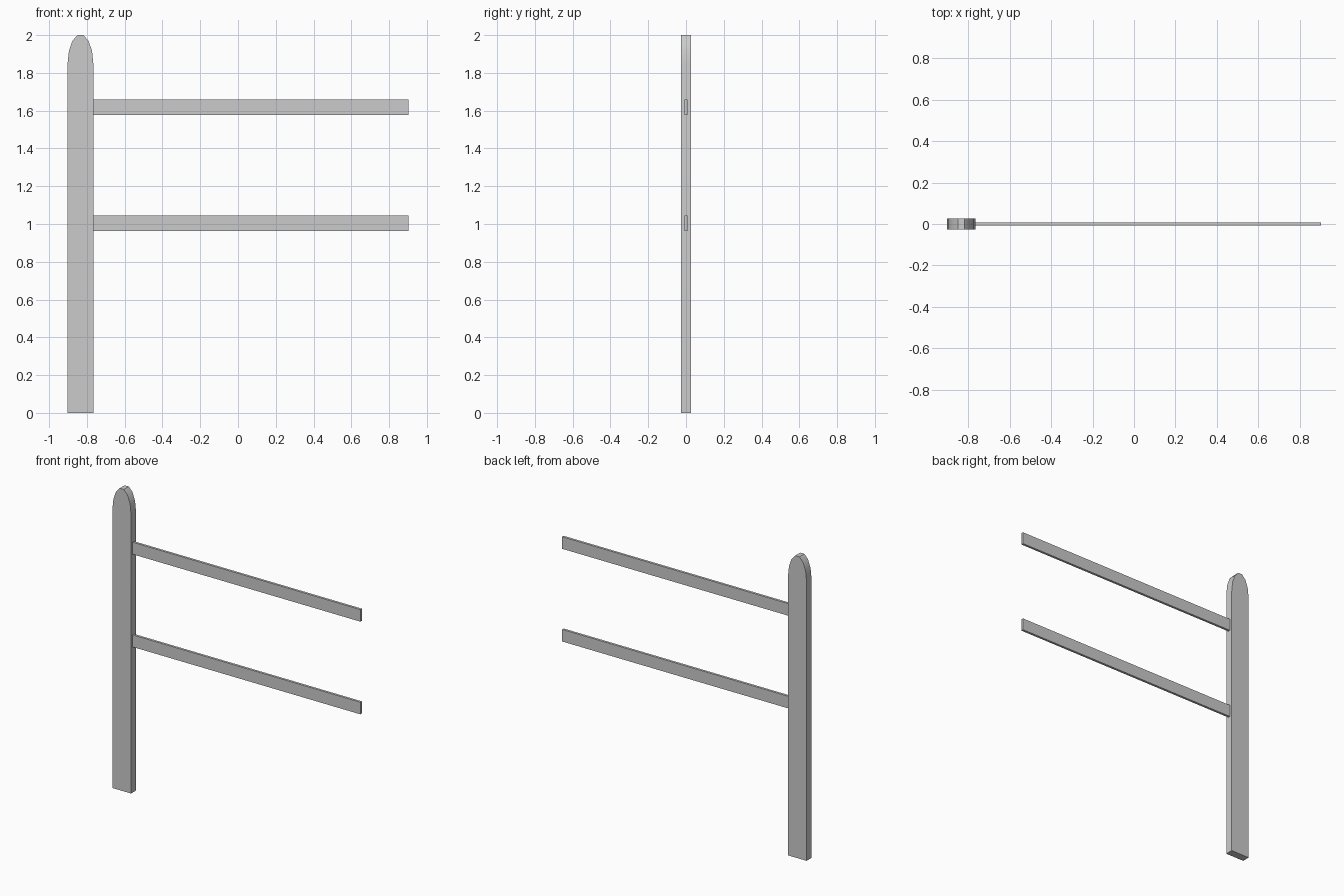
import bpy, bmesh, math

if "Cube" in bpy.data.objects:
    bpy.data.objects.remove(bpy.data.objects["Cube"])

# Post: flat board with a rounded, elliptical top
CX, HALF_W, HALF_D = -0.834, 0.068, 0.026
SHOULDER, SEGS = 1.85, 7
CAP = 0.15 / math.cos(math.pi / SEGS / 2)

outline = [(CX - HALF_W, 0), (CX + HALF_W, 0)]
for i in range(SEGS + 1):
    a = math.pi * i / SEGS
    outline.append((CX + HALF_W * math.cos(a), SHOULDER + CAP * math.sin(a)))

bm = bmesh.new()
face = bm.faces.new([bm.verts.new((x, -HALF_D, z)) for x, z in outline])
ext = bmesh.ops.extrude_face_region(bm, geom=[face], use_keep_orig=True)
verts = [v for v in ext["geom"] if isinstance(v, bmesh.types.BMVert)]
bmesh.ops.translate(bm, verts=verts, vec=(0, 2 * HALF_D, 0))
bmesh.ops.recalc_face_normals(bm, faces=bm.faces)
mesh = bpy.data.meshes.new("post")
bm.to_mesh(mesh)
bm.free()
post = bpy.data.objects.new("post", mesh)
bpy.context.collection.objects.link(post)
bpy.context.view_layer.objects.active = post
post.select_set(True)
bpy.ops.object.shade_smooth_by_angle(angle=math.radians(40))


# Rails: thin boards running from the post's inner edge
def add_rail(name, z):
    x0, x1 = CX + HALF_W, 0.902
    bpy.ops.mesh.primitive_cube_add(size=1, location=((x0 + x1) / 2, 0, z))
    rail = bpy.context.object
    rail.name = name
    rail.scale = (x1 - x0, 0.016, 0.08)
    bpy.ops.object.transform_apply(location=False, rotation=False, scale=True)


add_rail("lower_rail", 1.004)
add_rail("upper_rail", 1.618)
